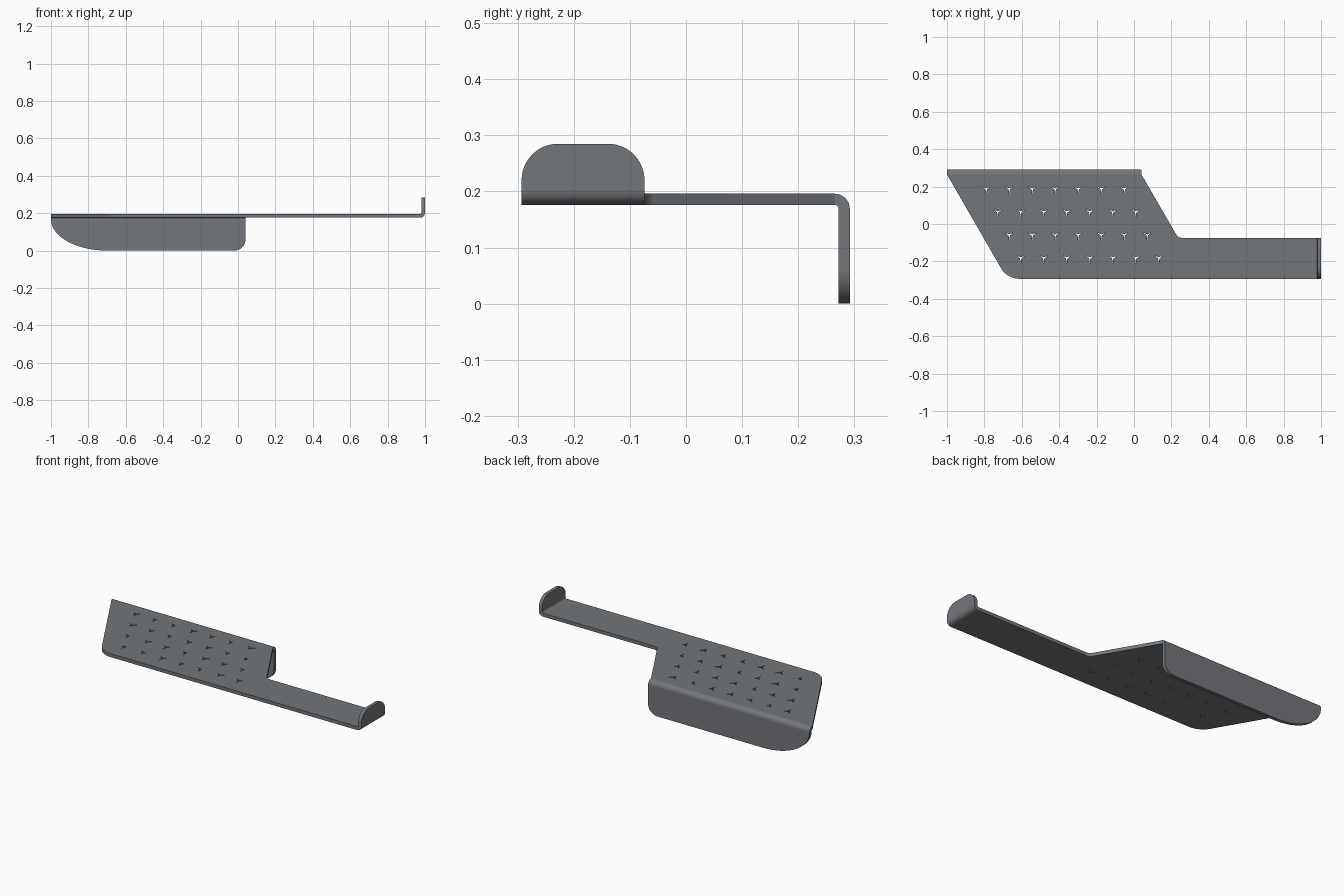
import bpy, bmesh, math
from mathutils import Vector

if "Cube" in bpy.data.objects:
    bpy.data.objects.remove(bpy.data.objects["Cube"])

T = 0.02                      # sheet thickness
R_OUT, R_IN = 0.027, 0.007    # bend radii
H = math.radians(90)
XY, XZ, YZ = (0, 0, 0), (H, 0, 0), (H, 0, H)

# dark painted metal
metal = bpy.data.materials.new("dark_metal")
metal.diffuse_color = (0.17, 0.182, 0.197, 1)
metal.use_nodes = True
metal.node_tree.nodes["Principled BSDF"].inputs["Base Color"].default_value = metal.diffuse_color


def rounded(corners, n=12):
    """Outline from (x, y, tangent_in, tangent_out) with conic corners."""
    pts = []
    for i, (x, y, ta, tb) in enumerate(corners):
        p = Vector((x, y))
        if not ta:
            pts.append(p)
            continue
        a = (Vector(corners[i - 1][:2]) - p).normalized()
        c = (Vector(corners[(i + 1) % len(corners)][:2]) - p).normalized()
        w = math.sin(a.angle(c) / 2)
        a, c = p + a * ta, p + c * tb
        for k in range(n + 1):
            s = k / n
            u, v, q = (1 - s) ** 2, 2 * w * s * (1 - s), s * s
            pts.append((a * u + p * v + c * q) / (u + v + q))
    return pts


def arc_strip(cx, cy, start):
    """Quarter ring cross-section of a sheet bend."""
    ang = [math.radians(start + 90 * k / 8) for k in range(9)]
    return ([(cx + R_OUT * math.cos(a), cy + R_OUT * math.sin(a)) for a in ang] +
            [(cx + R_IN * math.cos(a), cy + R_IN * math.sin(a)) for a in reversed(ang)])


def sheet(name, outlines, depth, loc, rot):
    """Filled 2D outlines (inner ones are holes) given a thickness."""
    cu = bpy.data.curves.new(name, 'CURVE')
    cu.dimensions, cu.fill_mode, cu.extrude = '2D', 'BOTH', depth / 2
    for pts in outlines:
        sp = cu.splines.new('POLY')
        sp.points.add(len(pts) - 1)
        for q, p in zip(sp.points, pts):
            q.co = (p[0], p[1], 0, 1)
        sp.use_cyclic_u = True
    ob = bpy.data.objects.new(name, cu)
    bpy.context.collection.objects.link(ob)
    ob.location, ob.rotation_euler = loc, rot
    bpy.ops.object.select_all(action='DESELECT')
    ob.select_set(True)
    bpy.context.view_layer.objects.active = ob
    bpy.ops.object.convert(target='MESH')
    ob = bpy.context.view_layer.objects.active
    ob.name = name
    bm = bmesh.new()
    bm.from_mesh(ob.data)
    bmesh.ops.remove_doubles(bm, verts=bm.verts, dist=1e-5)
    bmesh.ops.recalc_face_normals(bm, faces=bm.faces)
    bm.to_mesh(ob.data)
    bm.free()
    ob.data.materials.clear()
    ob.data.materials.append(metal)
    bpy.ops.object.shade_smooth_by_angle(angle=math.radians(30))
    return ob


def star(cx, cy):
    """Three-pointed slot."""
    return [(cx + r * math.cos(a), cy + r * math.sin(a)) for r, a in
            ((0.028 if k % 2 == 0 else 0.004, math.radians(-90 + 60 * k)) for k in range(6))]


# slanted plate with handle strip and staggered slots
plate = rounded([(-1, 0.265, 0, 0), (-0.678, -0.293, 0.065, 0.065),
                 (0.973, -0.293, 0, 0), (0.973, -0.074, 0, 0),
                 (0.236, -0.074, 0.02, 0.02), (0.04, 0.265, 0, 0)])
slots = [star(-0.79 + 0.0615 * row + 0.123 * col, 0.187 - 0.123 * row)
         for row in range(4) for col in range(7)]
sheet("perforated_plate", [plate] + slots, T, (0, 0, 0.186), XY)

# downturned back flange and its bend
flange = rounded([(-1, 0.169, 0, 0), (-1, 0, 0.168, 0.3),
                  (0.04, 0, 0.06, 0.06), (0.04, 0.169, 0, 0)], 20)
sheet("back_flange", [flange], T, (0, 0.282, 0), XZ)
sheet("flange_bend", [arc_strip(0.265, 0.169, 0)], 1.04, (-0.48, 0, 0), YZ)

# upturned end tab and its bend
tab = rounded([(-0.293, 0.203, 0, 0), (-0.074, 0.203, 0, 0),
               (-0.074, 0.285, 0.065, 0.065), (-0.293, 0.285, 0.065, 0.065)])
sheet("end_tab", [tab], T, (0.99, 0, 0), YZ)
sheet("tab_bend", [arc_strip(0.973, 0.203, -90)], 0.219, (0, -0.1835, 0), XZ)
